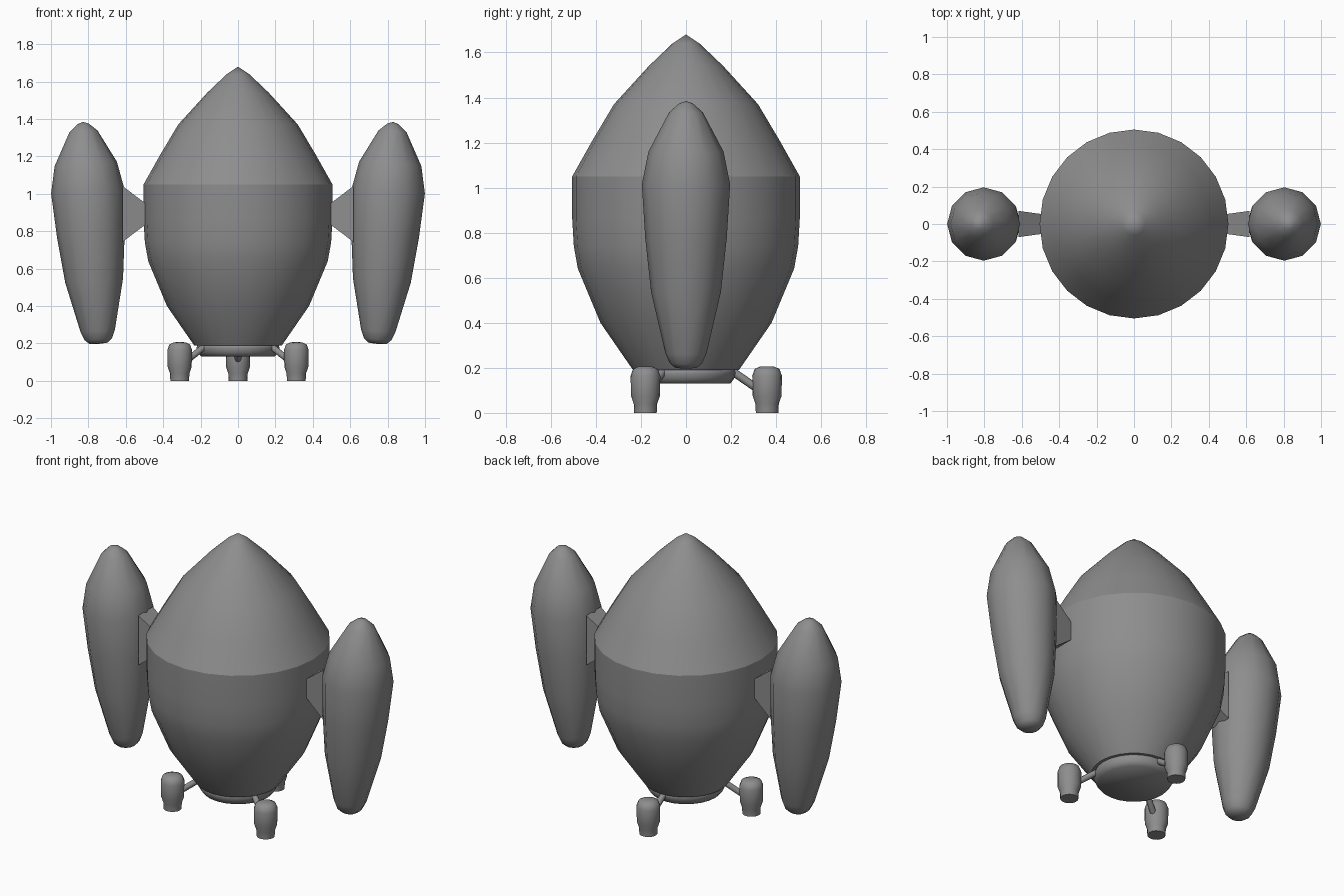
import bpy, math
from mathutils import Vector, Matrix

if "Cube" in bpy.data.objects:
    bpy.data.objects.remove(bpy.data.objects["Cube"])

# Dark grey shared by all parts
grey = bpy.data.materials.new("dark_grey")
grey.diffuse_color = (0.27, 0.27, 0.27, 1)
grey.use_nodes = True
grey.node_tree.nodes["Principled BSDF"].inputs["Base Color"].default_value = grey.diffuse_color


def add_mesh(name, verts, faces, matrix=Matrix(), angle=None):
    mesh = bpy.data.meshes.new(name)
    mesh.from_pydata(verts, [], faces)
    mesh.transform(matrix)
    mesh.validate()
    mesh.materials.append(grey)
    obj = bpy.data.objects.new(name, mesh)
    bpy.context.collection.objects.link(obj)
    if angle:
        bpy.ops.object.select_all(action='DESELECT')
        obj.select_set(True)
        bpy.context.view_layer.objects.active = obj
        bpy.ops.object.shade_smooth_by_angle(angle=math.radians(angle))
    return obj


def lathe(name, profile, sides, matrix=Matrix(), angle=40):
    """Revolve (radius, height) points, bottom to top; radius 0 makes a pole."""
    verts, rings, faces = [], [], []
    for r, z in profile:
        n = sides if r > 0 else 1
        rings.append([len(verts) + i % n for i in range(sides)])
        for i in range(n):
            a = 2 * math.pi * i / sides
            verts.append((r * math.cos(a), r * math.sin(a), z))
    for low, high in zip(rings, rings[1:]):
        for i in range(sides):
            j = (i + 1) % sides
            quad = [low[i], low[j], high[j], high[i]]
            faces.append(list(dict.fromkeys(quad)))
    if profile[0][0] > 0:
        faces.append(rings[0][::-1])
    if profile[-1][0] > 0:
        faces.append(rings[-1])
    return add_mesh(name, verts, faces, matrix, angle)


def along(start, end):
    """Matrix placing local z on the line from start to end."""
    start, end = Vector(start), Vector(end)
    turn = (end - start).to_track_quat('Z', 'Y').to_matrix().to_4x4()
    return Matrix.Translation(start) @ turn


# Main hull, with a crease at its widest ring
lathe("hull", [(0.235, 0.19), (0.38, 0.40), (0.48, 0.64), (0.498, 0.74),
               (0.505, 0.86), (0.505, 1.05), (0.415, 1.21), (0.32, 1.37),
               (0.165, 1.54), (0.06, 1.64), (0, 1.68)], 24, angle=25)

# Engine ring under the hull
lathe("base_ring", [(0.197, 0.13), (0.212, 0.15), (0.222, 0.175),
                    (0.218, 0.19), (0.2, 0.20)], 24, angle=60)

# Three feet with struts
foot_profile = [(0.05, 0), (0.052, 0.04), (0.064, 0.075), (0.066, 0.165),
                (0.055, 0.195), (0.03, 0.206), (0, 0.207)]
for name, deg in (("rear", 90), ("left", 210), ("right", 330)):
    c, s = math.cos(math.radians(deg)), math.sin(math.radians(deg))
    lathe(name + "_foot", foot_profile, 16,
          Matrix.Translation((0.36 * c, 0.36 * s, 0)), 60)
    start, end = Vector((0.19 * c, 0.19 * s, 0.195)), Vector((0.35 * c, 0.35 * s, 0.085))
    lathe(name + "_strut", [(0.018, 0), (0.018, (end - start).length)], 8,
          along(start, end), 60)

# Side boosters, leaning outwards, and their pylons
booster_profile = [(0, 0), (0.05, 0.004), (0.073, 0.025), (0.092, 0.07),
                   (0.155, 0.34), (0.181, 0.58), (0.196, 0.82),
                   (0.167, 0.965), (0.075, 1.14), (0.03, 1.18), (0, 1.19)]
for name, m in (("left", -1), ("right", 1)):
    tilt = Matrix.Rotation(m * math.radians(4.1), 4, 'Y')
    lathe(name + "_booster", booster_profile, 12,
          Matrix.Translation((m * 0.745, 0, 0.197)) @ tilt, 45)
    verts = [(m * x, y, 0.892 + z)
             for x, hy, hz in ((0.47, 0.05, 0.038), (0.618, 0.07, 0.15))
             for y, z in ((-hy, -hz), (hy, -hz), (hy, hz), (-hy, hz))]
    faces = [(3, 2, 1, 0), (4, 5, 6, 7)] + [
        (i, (i + 1) % 4, (i + 1) % 4 + 4, i + 4) for i in range(4)]
    if m < 0:
        faces = [f[::-1] for f in faces]
    add_mesh(name + "_pylon", verts, faces)
